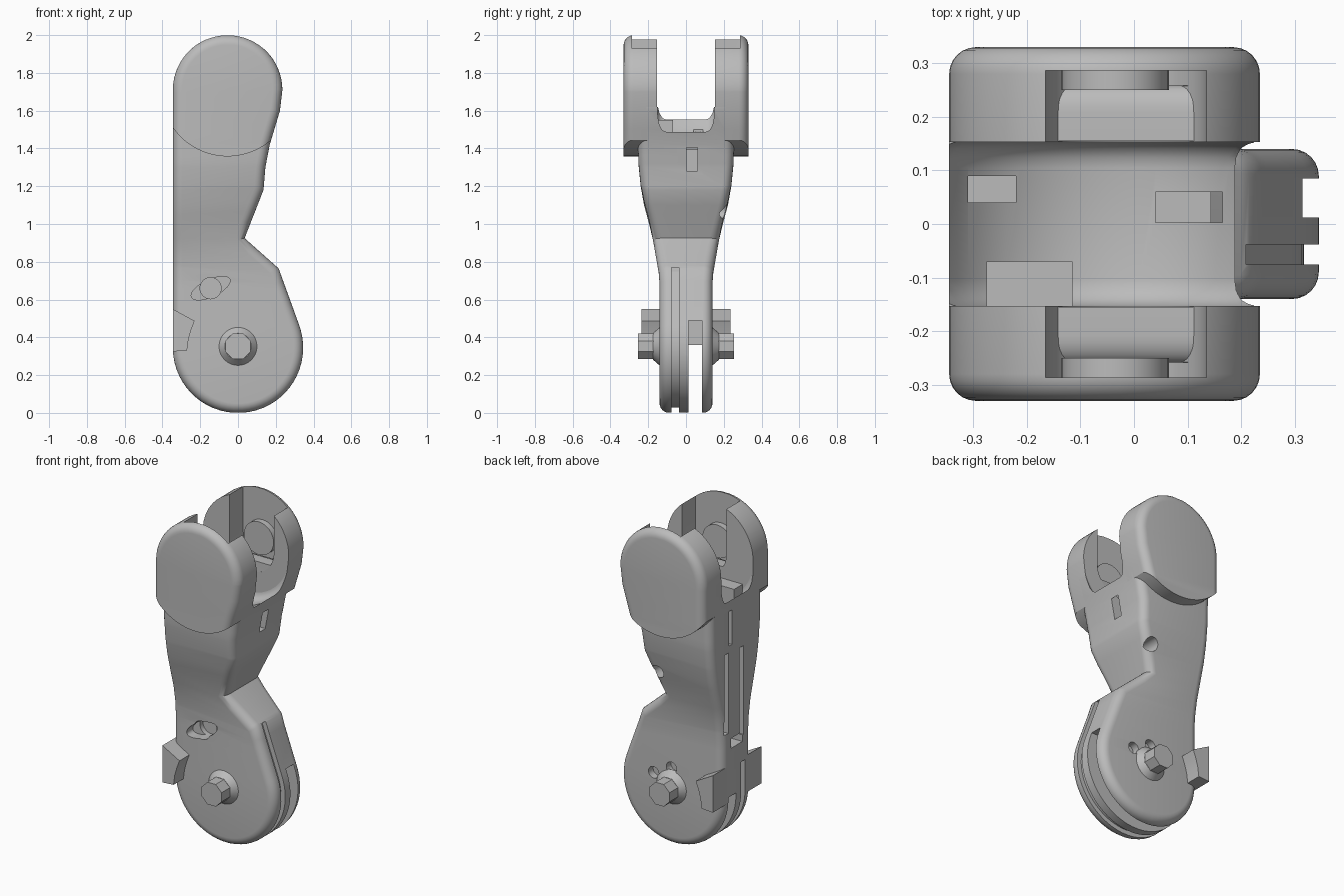
import bpy, bmesh
from math import sin, cos, pi, sqrt, radians
from mathutils import Vector, Matrix

if "Cube" in bpy.data.objects:
    bpy.data.objects.remove(bpy.data.objects["Cube"])

grey = bpy.data.materials.new("plain_grey")
grey.use_nodes = True
grey.diffuse_color = (0.5, 0.5, 0.5, 1)
grey.node_tree.nodes["Principled BSDF"].inputs["Base Color"].default_value = (0.5, 0.5, 0.5, 1)

LOW_R, LOW_Z = 0.345, 0.345             # lower knuckle
TOP_X, TOP_R, TOP_Z = -0.055, 0.29, 1.71  # upper knuckle
FRONT_EDGE = [(0.47, 0.322), (0.765, 0.215), (0.925, 0.035), (1.18, 0.135),
              (1.3, 0.145), (1.42, 0.168), (1.6, 0.222), (1.71, 0.235)]
HALF_WIDTH = [(0, 0.14), (0.7, 0.14), (0.78, 0.145), (0.88, 0.162), (1.0, 0.195),
              (1.1, 0.222), (1.2, 0.24), (1.32, 0.252), (1.7, 0.26)]


def interp(table, z):
    for (z0, v0), (z1, v1) in zip(table, table[1:]):
        if z <= z1:
            return v0 + (v1 - v0) * (z - z0) / (z1 - z0)
    return table[-1][1]


def edges(z):
    """Back and front x of the side outline at height z."""
    if z > TOP_Z:
        h = sqrt(max(TOP_R ** 2 - (z - TOP_Z) ** 2, 0))
        return TOP_X - h, TOP_X + h
    h = sqrt(max(LOW_R ** 2 - (z - LOW_Z) ** 2, 0))
    return (-h if z < LOW_Z else -LOW_R), (h if z < 0.47 else interp(FRONT_EDGE, z))


def heights(lo, hi):
    zs = [LOW_Z - LOW_R * cos(radians(a)) for a in range(4, 110, 6)]
    zs += [z for z, _ in FRONT_EDGE] + [z for z, _ in HALF_WIDTH]
    zs += [0.6, 0.66, 0.84, 1.05, 1.36, 1.5, lo, hi]
    zs += [TOP_Z + TOP_R * sin(radians(a)) for a in range(6, 88, 6)]
    out = []
    for z in sorted(zs):
        if lo <= z <= hi and z > 0.0005 and (not out or z - out[-1] > 0.002):
            out.append(z)
    return out


def finish(bm, name):
    bmesh.ops.recalc_face_normals(bm, faces=bm.faces)
    me = bpy.data.meshes.new(name)
    bm.to_mesh(me)
    bm.free()
    ob = bpy.data.objects.new(name, me)
    bpy.context.collection.objects.link(ob)
    me.materials.append(grey)
    return ob


def plate(name, zs, layers):
    """Side outline stacked through layers of (inset, y as a function of z)."""
    n = len(zs)
    loop = [Vector((edges(z)[1], 0, z)) for z in zs]
    loop += [Vector((edges(z)[0], 0, z)) for z in reversed(zs)]
    m = 2 * n
    bm = bmesh.new()
    rings = []
    for inset, yf in layers:
        ring = []
        for i, p in enumerate(loop):
            a, b = (p - loop[i - 1]).normalized(), (loop[(i + 1) % m] - p).normalized()
            t = (a + b).normalized()
            q = p + Vector((-t.z, 0, t.x)) * inset
            ring.append(bm.verts.new((q.x, yf(p.z), q.z)))
        rings.append(ring)
    for r0, r1 in zip(rings, rings[1:]):
        for i in range(m):
            j = (i + 1) % m
            bm.faces.new((r0[i], r0[j], r1[j], r1[i]))
    for ring in (rings[0], rings[-1]):
        for k in range(n - 1):
            bm.faces.new((ring[k], ring[k + 1], ring[m - 2 - k], ring[m - 1 - k]))
    return finish(bm, name)


def rounding(r, width, s=1):
    """Layers of a rounded rim on the side s."""
    return [(r * (1 - cos(t)), lambda z, t=t: s * (width(z) - r + r * sin(t)))
            for t in [i * pi / 12 for i in range(7)]]


def box(name, x0, x1, y0, y1, z0, z1):
    bm = bmesh.new()
    bmesh.ops.create_cube(bm, size=1)
    for v in bm.verts:
        v.co = ((x0 + x1) / 2 + v.co.x * (x1 - x0), (y0 + y1) / 2 + v.co.y * (y1 - y0),
                (z0 + z1) / 2 + v.co.z * (z1 - z0))
    return finish(bm, name)


def rod(name, x, z, y0, y1, r0, r1=None, sides=32, squash=1, turn=0, bevel=0):
    """Cylinder or cone along y."""
    bm = bmesh.new()
    bmesh.ops.create_cone(bm, cap_ends=True, segments=sides, radius1=r0,
                          radius2=r0 if r1 is None else r1, depth=y1 - y0)
    if bevel:
        rim = [e for e in bm.edges if abs(e.verts[0].co.z - e.verts[1].co.z) < 1e-4]
        bmesh.ops.bevel(bm, geom=rim, offset=bevel, segments=4, profile=0.5, affect='EDGES')
    mat = (Matrix.Translation((x, (y0 + y1) / 2, z)) @ Matrix.Rotation(turn, 4, 'Y')
           @ Matrix.Diagonal((1, 1, squash, 1)) @ Matrix.Rotation(-pi / 2, 4, 'X'))
    bmesh.ops.transform(bm, matrix=mat, verts=bm.verts)
    return finish(bm, name)


def carve(ob, cutter, op='DIFFERENCE'):
    mod = ob.modifiers.new("carve", 'BOOLEAN')
    mod.operation, mod.solver, mod.object = op, 'EXACT', cutter
    bpy.context.view_layer.update()
    with bpy.context.temp_override(object=ob, active_object=ob, selected_objects=[ob]):
        bpy.ops.object.modifier_apply(modifier=mod.name)
    bpy.data.objects.remove(cutter)


# Main body with rounded sides
rim = rounding(0.05, lambda z: interp(HALF_WIDTH, z))
mirror = [(d, lambda z, f=f: -f(z)) for d, f in reversed(rim)]
body = plate("finger_body", heights(0, 1.62), mirror + rim)

# Saddle between the ears
carve(body, rod("cutter", TOP_X, TOP_Z, -0.155, 0.155, 0.33, sides=64, bevel=0.05))

# Shallow cable groove that follows the lower rim
core = plate("core", heights(0, 1.3), [(0.028, lambda z: -0.2), (0.028, lambda z: 0.2)])
groove = box("cutter", -0.5, 0.5, -0.076, -0.038, -0.1, 0.53)
carve(groove, box("upper", 0, 0.5, -0.076, -0.038, 0.5, 0.77), 'UNION')
carve(groove, core)
carve(body, groove)

# Slots, tunnels and pockets
for b in [(-0.5, 0.5, 0.012, 0.085, -0.1, 0.36),
          (0.2, 0.5, 0.012, 0.085, 0.3, 0.49),
          (-0.31, -0.22, 0.04, 0.09, 1.25, 1.7),
          (-0.4, -0.29, 0.05, 0.078, 1.28, 1.49),
          (-0.4, -0.24, 0.085, 0.12, 0.75, 1.24),
          (-0.4, -0.24, -0.06, -0.02, 0.69, 1.23),
          (-0.4, -0.24, -0.05, 0.06, 0.65, 0.71),
          (0.04, 0.165, 0.003, 0.06, 1.28, 1.7)]:
    carve(body, box("cutter", *b))

# Oblique slot and round holes in the sides
carve(body, rod("cutter", -0.145, 0.66, -0.3, -0.08, 0.112, squash=0.4, turn=radians(-25)))
carve(body, rod("cutter", -0.145, 0.66, -0.3, -0.05, 0.056))
for x, z, r in [(0.045, 1.07, 0.04), (0.12, 0.41, 0.035), (0.0, 0.47, 0.035)]:
    carve(body, rod("cutter", x, z, 0.095, 0.4, r))

parts = [body]
for s, side in ((-1, "front"), (1, "back")):
    # Ear with a rounded outer rim and an open inner channel
    layers = [(0, lambda z, s=s: s * 0.153)] + rounding(0.05, lambda z: 0.33, s)
    ear = plate(side + "_ear", heights(1.2, 1.999), layers)
    carve(ear, rod("cutter", TOP_X, TOP_Z, -0.5, 0.5, 0.352, sides=96), 'INTERSECT')
    lo, hi = sorted((s * 0.1, s * 0.286))
    carve(ear, box("cutter", -0.165, 0.135, lo, hi, 1.7, 2.2))
    carve(ear, rod("cutter", -0.015, 1.7, lo, hi, 0.15))
    parts.append(ear)

    # Low boss at the bottom of the channel
    lo, hi = sorted((s * 0.25, s * 0.29))
    parts.append(rod(side + "_pivot_boss", -0.035, TOP_Z, lo, hi, 0.1))

    # Eight-sided pivot pin on a flared foot
    lo, hi = sorted((s * 0.12, s * 0.255))
    parts.append(rod(side + "_pin", 0, 0.352, lo, hi, 0.073, sides=8, turn=pi / 8))
    lo, hi = sorted((s * 0.135, s * 0.175))
    wide, thin = 0.105, 0.07
    parts.append(rod(side + "_pin_foot", 0, 0.352, lo, hi,
                     wide if s > 0 else thin, thin if s > 0 else wide))

    # Stop tab on the back edge
    bm = bmesh.new()
    outline = [(-0.345, 0.325), (-0.27, 0.33), (-0.262, 0.39), (-0.248, 0.44),
               (-0.23, 0.487), (-0.345, 0.55)]
    face = bm.faces.new([bm.verts.new((x, s * 0.1, z)) for x, z in outline])
    ext = bmesh.ops.extrude_face_region(bm, geom=[face])
    bmesh.ops.translate(bm, vec=(0, s * 0.135, 0),
                        verts=[g for g in ext["geom"] if isinstance(g, bmesh.types.BMVert)])
    if face.is_valid and all(len(e.link_faces) > 2 for e in face.edges):
        bm.faces.remove(face)
    parts.append(finish(bm, side + "_stop_tab"))

# Small block on the saddle floor
parts.append(box("saddle_block", -0.275, -0.115, -0.156, -0.07, 1.36, 1.55))

# Smooth shading with sharp edges kept
for ob in bpy.context.view_layer.objects:
    ob.select_set(ob in parts)
bpy.context.view_layer.objects.active = body
bpy.ops.object.shade_smooth_by_angle(angle=radians(30))
